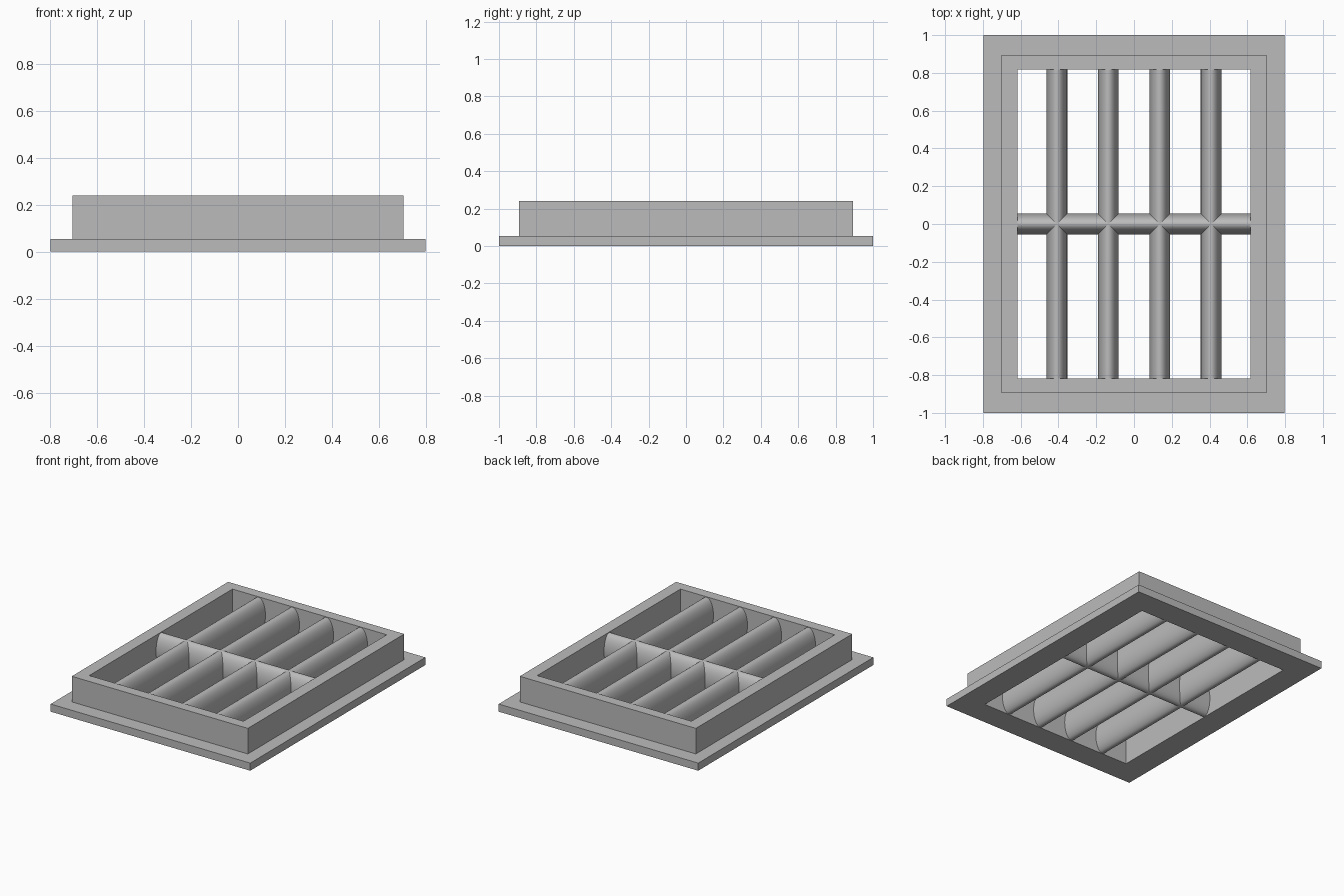
import bpy
import bmesh
import math
from mathutils import Matrix

cube = bpy.data.objects.get("Cube")
if cube:
    bpy.data.objects.remove(cube, do_unlink=True)

grey = bpy.data.materials.new("plain grey")
grey.use_nodes = True
grey.diffuse_color = (0.5, 0.5, 0.5, 1)
grey.node_tree.nodes["Principled BSDF"].inputs["Base Color"].default_value = (0.5, 0.5, 0.5, 1)

HEIGHT, FLANGE = 0.24, 0.055
INNER_X, INNER_Y = 0.617, 0.818


def add_object(name, bm):
    bmesh.ops.recalc_face_normals(bm, faces=bm.faces)
    mesh = bpy.data.meshes.new(name)
    bm.to_mesh(mesh)
    bm.free()
    mesh.materials.append(grey)
    obj = bpy.data.objects.new(name, mesh)
    bpy.context.collection.objects.link(obj)
    return obj


# Frame with a stepped flange: rectangular rings joined in a closed section
def make_frame():
    section = [(INNER_X, INNER_Y, 0), (0.798, 1, 0), (0.798, 1, FLANGE),
               (0.704, 0.893, FLANGE), (0.704, 0.893, HEIGHT), (INNER_X, INNER_Y, HEIGHT)]
    bm = bmesh.new()
    rings = [[bm.verts.new((sx * x, sy * y, z))
              for sx, sy in ((-1, -1), (1, -1), (1, 1), (-1, 1))]
             for x, y, z in section]
    for i, ring in enumerate(rings):
        following = rings[(i + 1) % len(rings)]
        for k in range(4):
            n = (k + 1) % 4
            bm.faces.new((ring[k], ring[n], following[n], following[k]))
    add_object("frame", bm)


# Bar with a tall oval section, its ends set slightly into the frame
def make_bar(name, half_length, along_x, offset=0):
    bm = bmesh.new()
    bmesh.ops.create_cone(bm, cap_ends=True, segments=64, radius1=1, radius2=1, depth=2)
    turn = Matrix.Rotation(math.radians(90), 4, "X")
    bm.transform(Matrix.Diagonal((0.055, half_length + 0.01, 0.117, 1)) @ turn)
    if along_x:
        bm.transform(Matrix.Rotation(math.radians(90), 4, "Z"))
    bm.transform(Matrix.Translation((offset, 0, HEIGHT / 2)))
    for face in bm.faces:
        face.smooth = len(face.verts) == 4
    for edge in bm.edges:
        edge.smooth = all(len(f.verts) == 4 for f in edge.link_faces)
    add_object(name, bm)


make_frame()
for i in range(4):
    make_bar(f"long_bar_{i + 1}", INNER_Y, False, (i - 1.5) * 0.272)
make_bar("cross_bar", INNER_X, True)
